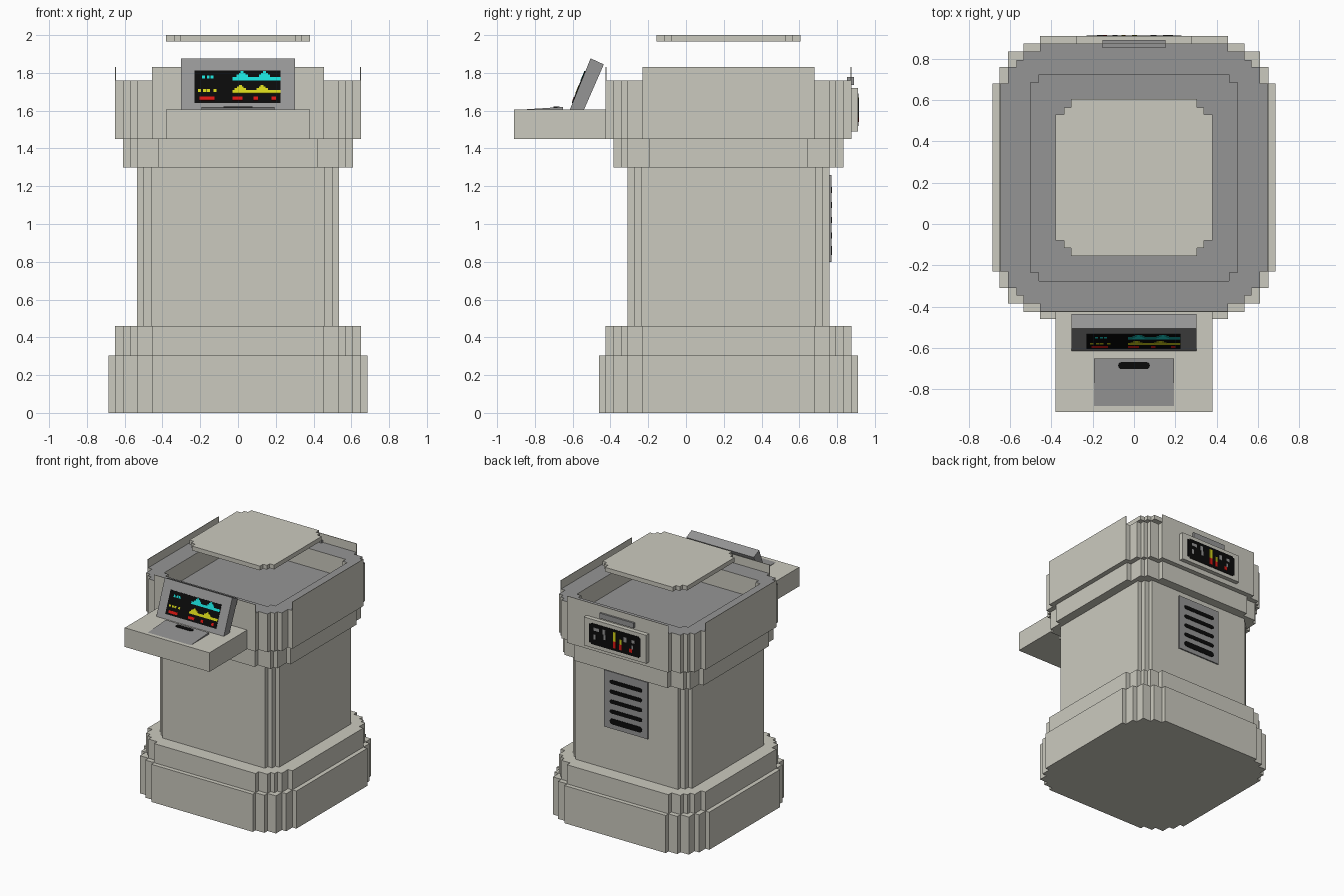
import bpy, bmesh, math
from mathutils import Matrix, Vector

cube = bpy.data.objects.get("Cube")
if cube:
    bpy.data.objects.remove(cube, do_unlink=True)

CY = 0.225  # y of the pedestal axis


def material(name, r, g, b):
    m = bpy.data.materials.new(name)
    m.use_nodes = True
    m.diffuse_color = (r, g, b, 1)
    m.node_tree.nodes["Principled BSDF"].inputs["Base Color"].default_value = (r, g, b, 1)
    return m


BEIGE = material("warm_beige", 0.60, 0.59, 0.52)
GREY = material("mid_grey", 0.30, 0.30, 0.30)
BLACK = material("black", 0.003, 0.003, 0.003)
CYAN = material("cyan", 0.01, 0.72, 0.68)
YELLOW = material("yellow", 0.65, 0.65, 0.01)
RED = material("red", 0.70, 0.008, 0.006)


def finish(name, bm, *mats):
    bmesh.ops.recalc_face_normals(bm, faces=bm.faces[:])
    mesh = bpy.data.meshes.new(name)
    bm.to_mesh(mesh)
    bm.free()
    for m in mats:
        mesh.materials.append(m)
    ob = bpy.data.objects.new(name, mesh)
    bpy.context.collection.objects.link(ob)
    return ob


def add_box(bm, lo, hi, matrix=Matrix()):
    size = [b - a for a, b in zip(lo, hi)]
    mid = [(a + b) / 2 for a, b in zip(lo, hi)]
    bmesh.ops.create_cube(bm, size=1, matrix=matrix @ Matrix.Translation(mid) @ Matrix.Diagonal((*size, 1)))


def box(name, lo, hi, mat):
    bm = bmesh.new()
    add_box(bm, lo, hi)
    return finish(name, bm, mat)


def stepped_outline(octant):
    # mirror across the diagonal, then turn four times
    quarter = octant + [(y, x) for x, y in reversed(octant[:-1])]
    pts = []
    for _ in range(4):
        pts += quarter
        quarter = [(-y, x) for x, y in quarter]
    return pts


def walls(bm, pts, z0, z1):
    rings = [[bm.verts.new((x, y + CY, z)) for x, y in pts] for z in (z0, z1)]
    n = len(pts)
    for i in range(n):
        j = (i + 1) % n
        bm.faces.new((rings[0][i], rings[0][j], rings[1][j], rings[1][i]))
    return rings


def tier(name, octant, z0, z1):
    bm = bmesh.new()
    low, high = walls(bm, stepped_outline(octant), z0, z1)
    bm.faces.new(low)
    bm.faces.new(high)
    return finish(name, bm, BEIGE)


def side_profile(name, half_x, pts, mat):
    # (y, z) profile extruded along x
    bm = bmesh.new()
    a, b = [[bm.verts.new((x, y, z)) for y, z in pts] for x in (-half_x, half_x)]
    bm.faces.new(a)
    bm.faces.new(b)
    for i in range(len(pts)):
        j = (i + 1) % len(pts)
        bm.faces.new((a[i], a[j], b[j], b[i]))
    return finish(name, bm, mat)


def marks(name, rects, matrix, mat, depth):
    # thin plates (u0, v0, u1, v1) on a surface whose normal is local z
    bm = bmesh.new()
    for u0, v0, u1, v1 in rects:
        add_box(bm, (u0, v0, 0), (u1, v1, depth), matrix)
    return finish(name, bm, mat)


def slots(name, items, half, matrix, depth):
    # rounded slots (v centre, radius)
    bm = bmesh.new()
    for v, r in items:
        ring = []
        for side in (1, -1):
            for k in range(7):
                t = math.pi * (k / 6 - 0.5)
                ring.append((side * (half - r + r * math.cos(t)), v + side * r * math.sin(t)))
        a, b = [[bm.verts.new(matrix @ Vector((u, w, z))) for u, w in ring] for z in (0, depth)]
        bm.faces.new(b)
        for i in range(len(ring)):
            j = (i + 1) % len(ring)
            bm.faces.new((a[i], a[j], b[j], b[i]))
    return finish(name, bm, BLACK)


def surface(origin, right, up):
    r, u = Vector(right).normalized(), Vector(up).normalized()
    m = Matrix((r, u, r.cross(u))).transposed().to_4x4()
    m.translation = origin
    return m


# Pedestal tiers
RIM = [(0.65, 0.455), (0.61, 0.455), (0.61, 0.535), (0.57, 0.535), (0.57, 0.57)]
COLUMN = [(0.535, 0.46), (0.50, 0.46), (0.50, 0.50)]
tier("base_plinth", [(0.685, 0.455), (0.65, 0.455), (0.65, 0.535), (0.61, 0.535), (0.61, 0.61)], 0, 0.305)
tier("base_step", RIM, 0.305, 0.46)
tier("column", COLUMN, 0.46, 1.30)
tier("collar", [(0.61, 0.42), (0.57, 0.42), (0.57, 0.535), (0.535, 0.535)], 1.30, 1.45)

# Head with a recessed tray; upward faces are grey
bm = bmesh.new()
low, high = walls(bm, stepped_outline(RIM), 1.45, 1.76)
floor, lip = walls(bm, stepped_outline([(0.50, 0.46), (0.46, 0.46)]), 1.61, 1.76)
bm.faces.new(low)
bm.faces.new(floor)
loops = [bm.edges.get((r[i - 1], r[i])) for r in (high, lip) for i in range(len(r))]
bmesh.ops.triangle_fill(bm, use_beauty=True, edges=loops, normal=(0, 0, 1))
bm.normal_update()
for f in bm.faces:
    if abs(f.normal.z) > 0.9 and f.calc_center_median().z > 1.5:
        f.material_index = 1
finish("head_tray", bm, BEIGE, GREY)

# Thin guard panels above the four sides
bm = bmesh.new()
for k in range(4):
    turn = Matrix.Translation((0, CY, 0)) @ Matrix.Rotation(k * math.pi / 2, 4, "Z")
    add_box(bm, (0.646, -0.455, 1.76), (0.65, 0.455, 1.83), turn)
finish("guard_panels", bm, BEIGE)

# Floating roof
tier("roof", [(0.38, 0.305), (0.34, 0.305), (0.34, 0.34)], 1.965, 2.0)

# Front shelf, keyboard and console
box("shelf", (-0.38, -0.91, 1.45), (0.38, -0.42, 1.605), BEIGE)
side_profile("keyboard", 0.193, [(-0.88, 1.605), (-0.65, 1.605), (-0.65, 1.62)], GREY)
slots("keyboard_slot", [(0.195, 0.017)], 0.077,
      surface((0, -0.88, 1.605), (1, 0, 0), (0, 0.23, 0.015)), 0.004)
side_profile("console", 0.303, [(-0.615, 1.605), (-0.54, 1.605), (-0.435, 1.845), (-0.505, 1.877)], GREY)

# Console display; local v is the height stretched by the tilt
tilt = surface((0, -0.615, 1.605), (1, 0, 0), (0, 0.11, 0.272))


def display(name, rects, mat, depth):
    s = 1.079
    marks(name, [(a, (b - 1.605) * s, c, (d - 1.605) * s) for a, b, c, d in rects], tilt, mat, depth)


def trace(z, peaks, height):
    rects = [(-0.03, z, 0.225, z + 0.018)]
    for p in peaks:
        for w, h in ((0.03, 0.4), (0.018, 0.7), (0.008, 1)):
            rects.append((p - w, z + 0.018, p + w, z + 0.018 + height * h))
    return rects


display("console_screen", [(-0.23, 1.64, 0.225, 1.81)], BLACK, 0.004)
dots = [-0.19, -0.165, -0.145]
display("cyan_trace", trace(1.757, (0.022, 0.14), 0.033) + [(u, 1.768, u + 0.015, 1.785) for u in dots], CYAN, 0.006)
dots = [-0.213, -0.185, -0.165, -0.13]
display("yellow_trace", trace(1.69, (0.012, 0.128), 0.025) + [(u, 1.697, u + 0.017, 1.712) for u in dots], YELLOW, 0.006)
display("red_marks", [(u, 1.653, u + w, 1.672) for u, w in
                      ((-0.205, 0.08), (-0.03, 0.055), (0.083, 0.022), (0.178, 0.022))], RED, 0.006)

# Rear instrument box with display and handle
box("rear_box", (-0.28, 0.87, 1.49), (0.28, 0.91, 1.72), BEIGE)
rear = surface((0, 0.91, 1.605), (-1, 0, 0), (0, 0, 1))
marks("rear_screen", [(-0.23, -0.075, 0.23, 0.075), (-0.215, -0.085, 0.215, 0.085)], rear, BLACK, 0.003)
marks("rear_grey_marks", [(-0.19, 0.03, -0.14, 0.055), (-0.19, -0.04, -0.17, 0.0), (-0.11, 0.02, -0.085, 0.06),
                          (-0.1, -0.02, -0.08, 0.02), (0.08, 0.01, 0.105, 0.05), (0.15, 0.02, 0.18, 0.045),
                          (0.15, -0.03, 0.165, 0.0)], rear, GREY, 0.005)
marks("rear_yellow_bars", [(-0.015, -0.01, 0.01, 0.065), (0.045, -0.02, 0.06, 0.02)], rear, YELLOW, 0.005)
marks("rear_red_bars", [(-0.015, -0.065, 0.01, -0.01), (0.04, -0.065, 0.06, -0.02),
                        (0.13, -0.06, 0.155, -0.03)], rear, RED, 0.005)
side_profile("rear_handle", 0.153, [(0.853, 1.777), (0.853, 1.755), (0.868, 1.755), (0.868, 1.735),
                                    (0.89, 1.735), (0.89, 1.777)], GREY)

# Rear vent
box("vent_panel", (-0.195, 0.755, 0.80), (0.195, 0.77, 1.26), GREY)
slots("vent_slots", [(1.18 - 0.08 * k, 0.023 if k == 4 else 0.016) for k in range(5)], 0.145,
      surface((0, 0.77, 0), (-1, 0, 0), (0, 0, 1)), 0.003)
